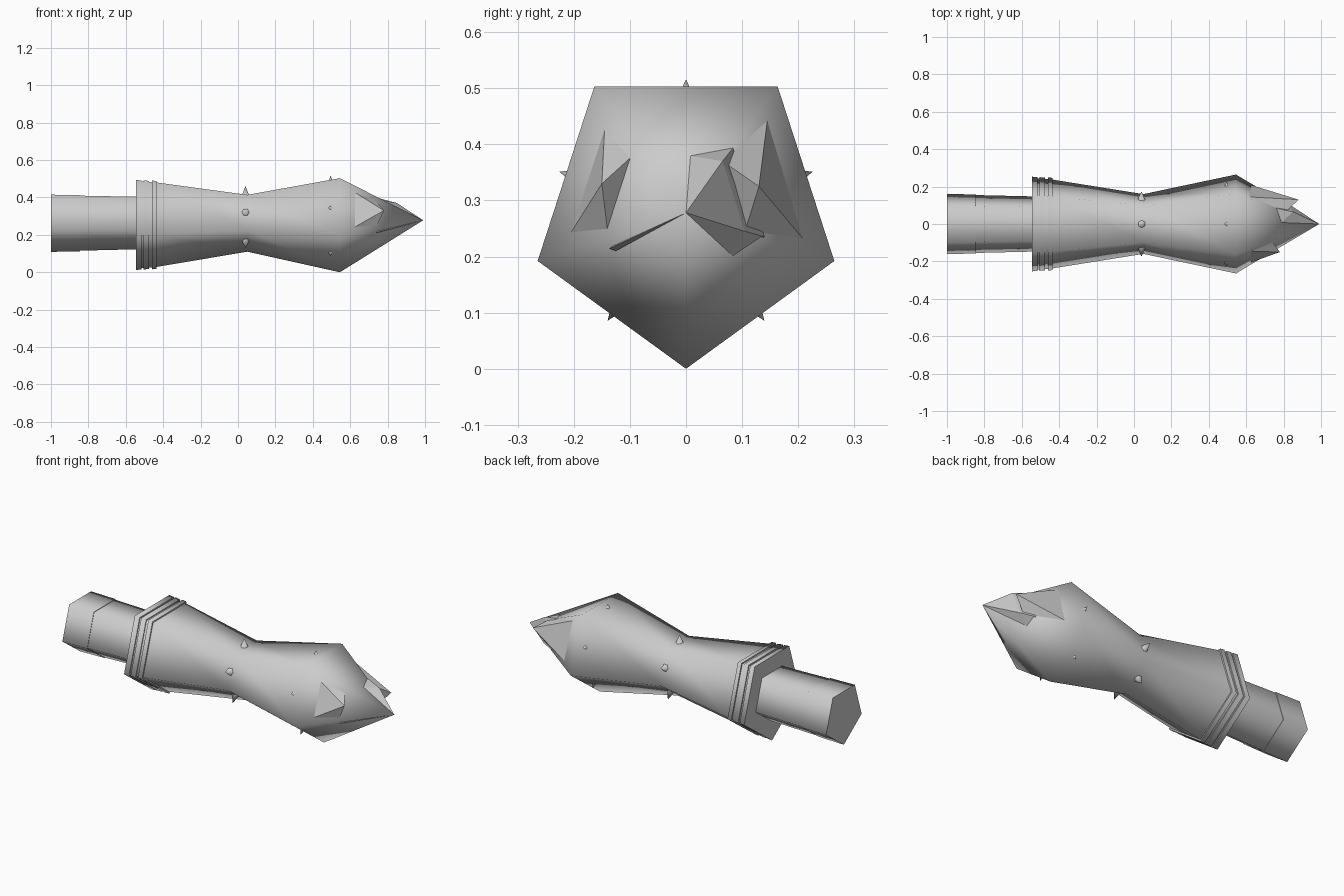
import bpy, bmesh, math
from mathutils import Vector

if "Cube" in bpy.data.objects:
    bpy.data.objects.remove(bpy.data.objects["Cube"])

AXIS_Z = 0.278  # height of the long axis

grey = bpy.data.materials.new("grey")
grey.diffuse_color = (0.6, 0.6, 0.6, 1)
grey.use_nodes = True
grey.node_tree.nodes["Principled BSDF"].inputs["Base Color"].default_value = grey.diffuse_color


def finish(bm, name, smooth):
    bmesh.ops.recalc_face_normals(bm, faces=bm.faces)
    for f in bm.faces:
        f.smooth = smooth and len(f.verts) < 5
    me = bpy.data.meshes.new(name)
    bm.to_mesh(me)
    bm.free()
    me.materials.append(grey)
    ob = bpy.data.objects.new(name, me)
    bpy.context.collection.objects.link(ob)
    return ob


def pentagon_loft(name, profile):
    """Five-sided loft along x from (x, radius) pairs, one corner down."""
    bm = bmesh.new()
    rings = []
    for x, r in profile:
        angles = [math.radians(-90 + 72 * i) for i in range(5)]
        if r == 0:
            rings.append([bm.verts.new((x, 0, AXIS_Z))] * 5)
        else:
            rings.append([bm.verts.new((x, r * math.cos(a), AXIS_Z + r * math.sin(a)))
                          for a in angles])
    for a, b in zip(rings, rings[1:]):
        for i in range(5):
            j = (i + 1) % 5
            quad = [a[i], a[j], b[j], b[i]]
            bm.faces.new(list(dict.fromkeys(quad)))
    for ring in (rings[0], rings[-1]):
        if len(set(ring)) == 5:
            bm.faces.new(ring)
    return finish(bm, name, True)


def shard(name, points):
    """Flat-faced splinter, the hull of a few points."""
    bm = bmesh.new()
    verts = [bm.verts.new(p) for p in points]
    res = bmesh.ops.convex_hull(bm, input=verts)
    loose = [v for v in bm.verts if not v.link_faces]
    bmesh.ops.delete(bm, geom=loose, context='VERTS')
    return finish(bm, name, False)


def thorn(name, x, angle, base, tip, width):
    """Small cone standing outward on a side of the body."""
    d = Vector((0, math.cos(angle), math.sin(angle)))
    bm = bmesh.new()
    bmesh.ops.create_cone(bm, cap_ends=True, segments=6, radius1=width, radius2=0,
                          depth=tip - base)
    rot = d.to_track_quat('Z', 'X').to_matrix()
    bmesh.ops.rotate(bm, verts=bm.verts, matrix=rot)
    bmesh.ops.translate(bm, verts=bm.verts,
                        vec=Vector((x, 0, AXIS_Z)) + d * (base + tip) / 2)
    return finish(bm, name, True)


# Body with flared base, waist, swollen head and point
pentagon_loft("body", [(-0.54, 0.256), (-0.45, 0.252), (0.05, 0.168), (0.545, 0.278), (0.99, 0)])

# Collar rings around the base
pentagon_loft("collar_rear", [(-0.545, 0.266), (-0.515, 0.263)])
pentagon_loft("collar_middle", [(-0.505, 0.2635), (-0.475, 0.260)])
pentagon_loft("collar_front", [(-0.46, 0.2625), (-0.435, 0.259)])

# Handle and its end grip
pentagon_loft("handle", [(-0.86, 0.163), (-0.53, 0.155)])
pentagon_loft("handle_end", [(-1.0, 0.169), (-0.845, 0.166)])

# Thorns on the five sides, at the waist and at the head
for i in range(5):
    a = math.radians(90 + 72 * i)
    thorn(f"waist_thorn_{i}", 0.04, a, 0.125, 0.183, 0.026)
    thorn(f"head_thorn_{i}", 0.495, a, 0.205, 0.238, 0.015)

# Splinters round the point
tip = (0.99, 0, AXIS_Z)
shard("front_shard", [(0.62, -0.145, 0.43), (0.62, -0.207, 0.24), (0.742, -0.098, 0.377),
                      (0.742, -0.14, 0.247), (0.78, -0.15, 0.33)])
shard("back_shard", [(0.615, 0.145, 0.443), (0.62, 0.21, 0.23), (0.81, 0.065, 0.37),
                     (0.81, 0.105, 0.245), (0.88, 0.13, 0.325)])
shard("tip_shard", [tip, (0.786, 0.005, 0.38), (0.756, 0.085, 0.395), (0.85, 0.065, 0.37),
                    (0.83, 0.105, 0.245), (0.762, 0.08, 0.195), (0.756, 0.14, 0.235)])
shard("tip_splinter", [tip, (0.74, -0.137, 0.214), (0.74, -0.125, 0.21),
                       (0.76, -0.10, 0.24)])
